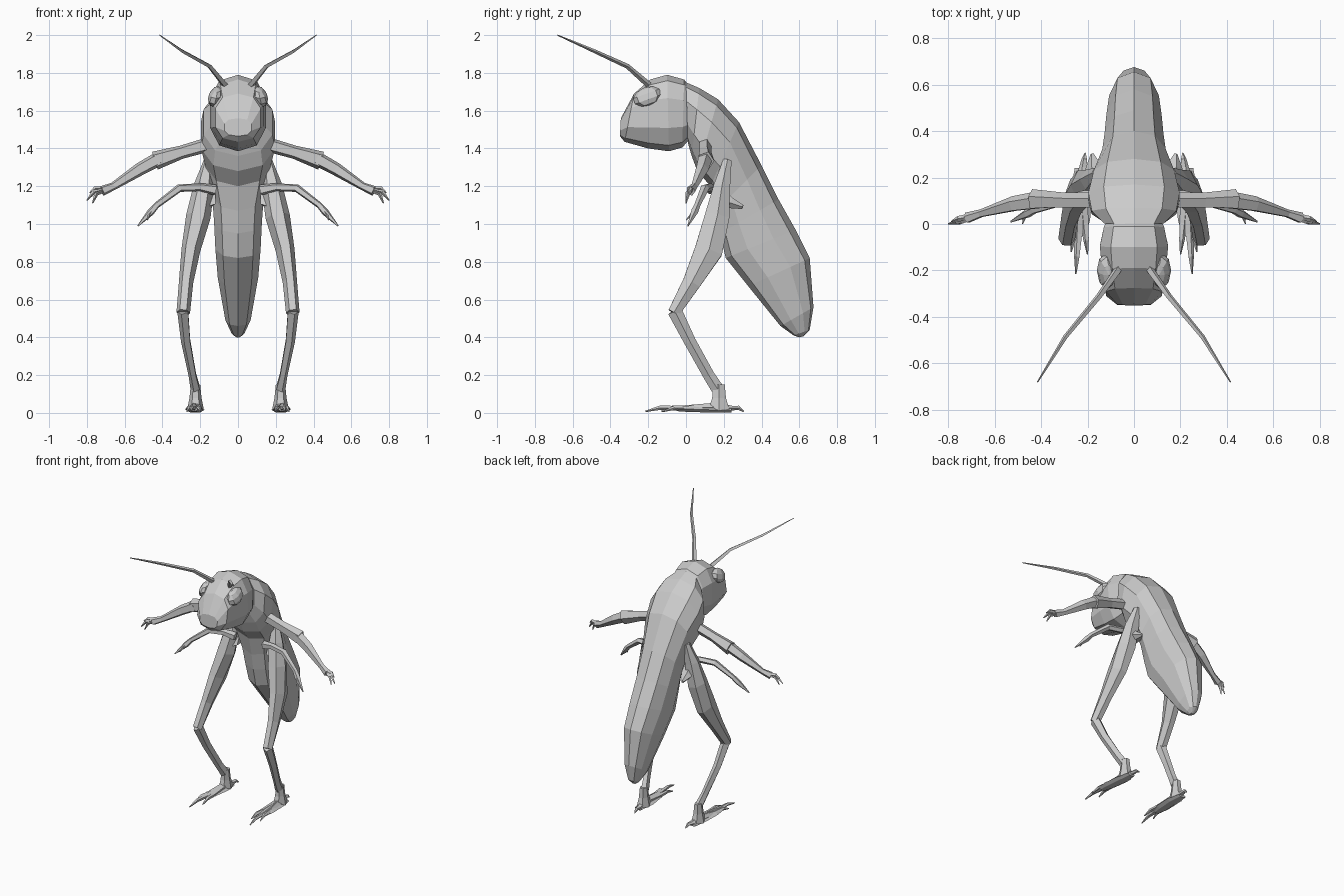
import bpy, bmesh, math
from mathutils import Vector

grey = bpy.data.materials.new("shell grey")
grey.diffuse_color = (0.6, 0.6, 0.6, 1)


def finish(name, bm, mirror):
    bmesh.ops.remove_doubles(bm, verts=bm.verts, dist=0.0005)
    bmesh.ops.recalc_face_normals(bm, faces=bm.faces)
    me = bpy.data.meshes.new(name)
    bm.to_mesh(me)
    bm.free()
    me.materials.append(grey)
    ob = bpy.data.objects.new(name, me)
    bpy.context.collection.objects.link(ob)
    if mirror:
        ob.modifiers.new("Mirror", 'MIRROR')
    return ob


def loft(name, rings, mirror=False):
    """Skin a list of equal-length point rings and cap both ends."""
    bm = bmesh.new()
    rows = [[bm.verts.new(p) for p in ring] for ring in rings]
    n = len(rows[0])
    for a, b in zip(rows, rows[1:]):
        for i in range(n):
            j = (i + 1) % n
            bm.faces.new((a[i], a[j], b[j], b[i]))
    bm.faces.new(rows[0])
    bm.faces.new(rows[-1])
    return finish(name, bm, mirror)


def hull(name, stations, n, power):
    """Stations: belly (y, z), back (y, z), half width."""
    rings = []
    for y0, z0, y1, z1, w in stations:
        lo, hi = Vector((0, y0, z0)), Vector((0, y1, z1))
        mid, up, ring = (lo + hi) / 2, (hi - lo) / 2, []
        for k in range(n):
            t = 2 * math.pi * k / n
            c, s = math.cos(t), math.sin(t)
            cx = math.copysign(abs(c) ** power, c)
            sx = math.copysign(abs(s) ** power, s)
            ring.append(mid + up * cx + Vector((w * sx, 0, 0)))
        rings.append(ring)
    return loft(name, rings)


def limb(name, path, n=5, side=(1, 0, 0)):
    """Path points: x, y, z, half size along side axis, half size across it."""
    pts = [Vector(p[:3]) for p in path]
    rings = []
    for i, p in enumerate(pts):
        d = (pts[min(i + 1, len(pts) - 1)] - pts[max(i - 1, 0)]).normalized()
        a = Vector(side)
        a = (a - d * a.dot(d)).normalized()
        b = d.cross(a)
        ra, rb = path[i][3:]
        rings.append([p + a * ra * math.cos(2 * math.pi * k / n)
                      + b * rb * math.sin(2 * math.pi * k / n) for k in range(n)])
    return loft(name, rings, True)


# Thorax and abdomen
hull("body", [
    (0.01, 1.43, 0.00, 1.75, 0.135), (0.03, 1.36, 0.07, 1.72, 0.19),
    (0.06, 1.28, 0.17, 1.66, 0.205), (0.13, 1.20, 0.28, 1.54, 0.18),
    (0.16, 1.07, 0.40, 1.31, 0.142), (0.18, 0.95, 0.49, 1.13, 0.132),
    (0.21, 0.82, 0.58, 0.97, 0.125), (0.33, 0.67, 0.655, 0.82, 0.112),
    (0.50, 0.46, 0.675, 0.56, 0.07), (0.57, 0.41, 0.655, 0.44, 0.035),
    (0.60, 0.40, 0.62, 0.405, 0.012)], 10, 0.85)

# Head
hull("head", [
    (-0.35, 1.465, -0.345, 1.56, 0.075), (-0.325, 1.435, -0.275, 1.69, 0.125),
    (-0.20, 1.40, -0.19, 1.765, 0.143), (-0.09, 1.385, -0.10, 1.79, 0.153),
    (-0.02, 1.405, -0.01, 1.765, 0.135), (0.03, 1.46, 0.04, 1.70, 0.11)], 10, 0.8)

# Eyes: flattened tilted beads
bm = bmesh.new()
bmesh.ops.create_uvsphere(bm, u_segments=8, v_segments=5, radius=1)
tilt = math.radians(20)
for v in bm.verts:
    x, y, z = v.co.x * 0.038, v.co.y * 0.078, v.co.z * 0.05
    v.co = (0.12 + x + z * -0.25, -0.205 + y * math.cos(tilt) - z * math.sin(tilt),
            1.675 + y * math.sin(tilt) + z * math.cos(tilt))
finish("eye", bm, True)

# Antennae
limb("antenna", [(0.065, -0.19, 1.73, 0.017, 0.017), (0.15, -0.31, 1.835, 0.013, 0.013),
                 (0.295, -0.485, 1.915, 0.010, 0.010), (0.415, -0.68, 2.0, 0.003, 0.003)], 4)

# Front arms: flared upper arm, forearm, fingers
Y = (0, 1, 0)
limb("upper_arm", [(0.16, 0.10, 1.42, 0.035, 0.04), (0.30, 0.10, 1.38, 0.035, 0.037),
                   (0.44, 0.105, 1.335, 0.045, 0.052)], 5, Y)
limb("forearm", [(0.42, 0.10, 1.345, 0.04, 0.04), (0.52, 0.085, 1.29, 0.035, 0.036),
                 (0.66, 0.045, 1.20, 0.018, 0.022), (0.72, 0.025, 1.175, 0.025, 0.028)], 5, Y)
for i, (x, y, z) in enumerate([(0.80, 0.0, 1.125), (0.785, 0.012, 1.165), (0.77, 0.0, 1.11)]):
    limb("finger_%d" % i, [(0.69, 0.035, 1.187, 0.015, 0.012),
                           ((0.69 + x) / 2 + 0.02, y + 0.01, (1.187 + z) / 2 + 0.012, 0.012, 0.012),
                           (x, y, z, 0.003, 0.003)], 4, Y)

# Middle arms
limb("middle_arm", [(0.12, 0.14, 1.18, 0.03, 0.03), (0.20, 0.125, 1.195, 0.022, 0.022),
                    (0.31, 0.10, 1.19, 0.024, 0.022), (0.43, 0.06, 1.10, 0.017, 0.017),
                    (0.46, 0.045, 1.065, 0.02, 0.02), (0.53, 0.01, 0.99, 0.004, 0.004)], 5, Y)
limb("middle_claw", [(0.43, 0.06, 1.10, 0.012, 0.012), (0.47, 0.03, 1.05, 0.009, 0.009),
                     (0.48, 0.0, 1.02, 0.002, 0.002)], 4, Y)

# Hind legs
limb("thigh", [(0.16, 0.22, 1.34, 0.02, 0.025), (0.18, 0.19, 1.20, 0.055, 0.05),
               (0.21, 0.165, 1.04, 0.065, 0.075), (0.25, 0.12, 0.86, 0.05, 0.085),
               (0.275, 0.03, 0.69, 0.038, 0.055), (0.29, -0.065, 0.53, 0.036, 0.036)], 6)
limb("hip_spur", [(0.16, 0.17, 1.14, 0.05, 0.06), (0.17, 0.24, 1.11, 0.04, 0.03),
                  (0.18, 0.30, 1.09, 0.008, 0.012)], 5)
limb("shin", [(0.29, -0.06, 0.54, 0.032, 0.04), (0.275, 0.02, 0.38, 0.027, 0.033),
              (0.24, 0.12, 0.20, 0.022, 0.032), (0.225, 0.165, 0.13, 0.027, 0.035)], 5)
limb("ankle", [(0.225, 0.175, 0.15, 0.025, 0.035), (0.225, 0.175, 0.08, 0.032, 0.042),
               (0.225, 0.175, 0.012, 0.045, 0.065)], 6)

# Toes: three forward and a heel spur
for name, x, y in [("inner_toe", 0.20, -0.13), ("middle_toe", 0.25, -0.215),
                   ("outer_toe", 0.27, -0.12), ("heel_toe", 0.21, 0.305)]:
    mid = 0.55
    limb(name, [(0.225, 0.17, 0.03, 0.03, 0.026),
                (0.225 + (x - 0.225) * mid, 0.17 + (y - 0.17) * mid, 0.025, 0.019, 0.013),
                (0.225 + (x - 0.225) * 0.8, 0.17 + (y - 0.17) * 0.8, 0.027, 0.013, 0.012),
                (x, y, 0.008, 0.003, 0.004)], 5)
limb("sole", [(0.225, 0.24, 0.012, 0.03, 0.012), (0.225, 0.14, 0.016, 0.048, 0.016),
              (0.235, 0.02, 0.02, 0.046, 0.018), (0.24, -0.05, 0.02, 0.03, 0.012)], 6)
